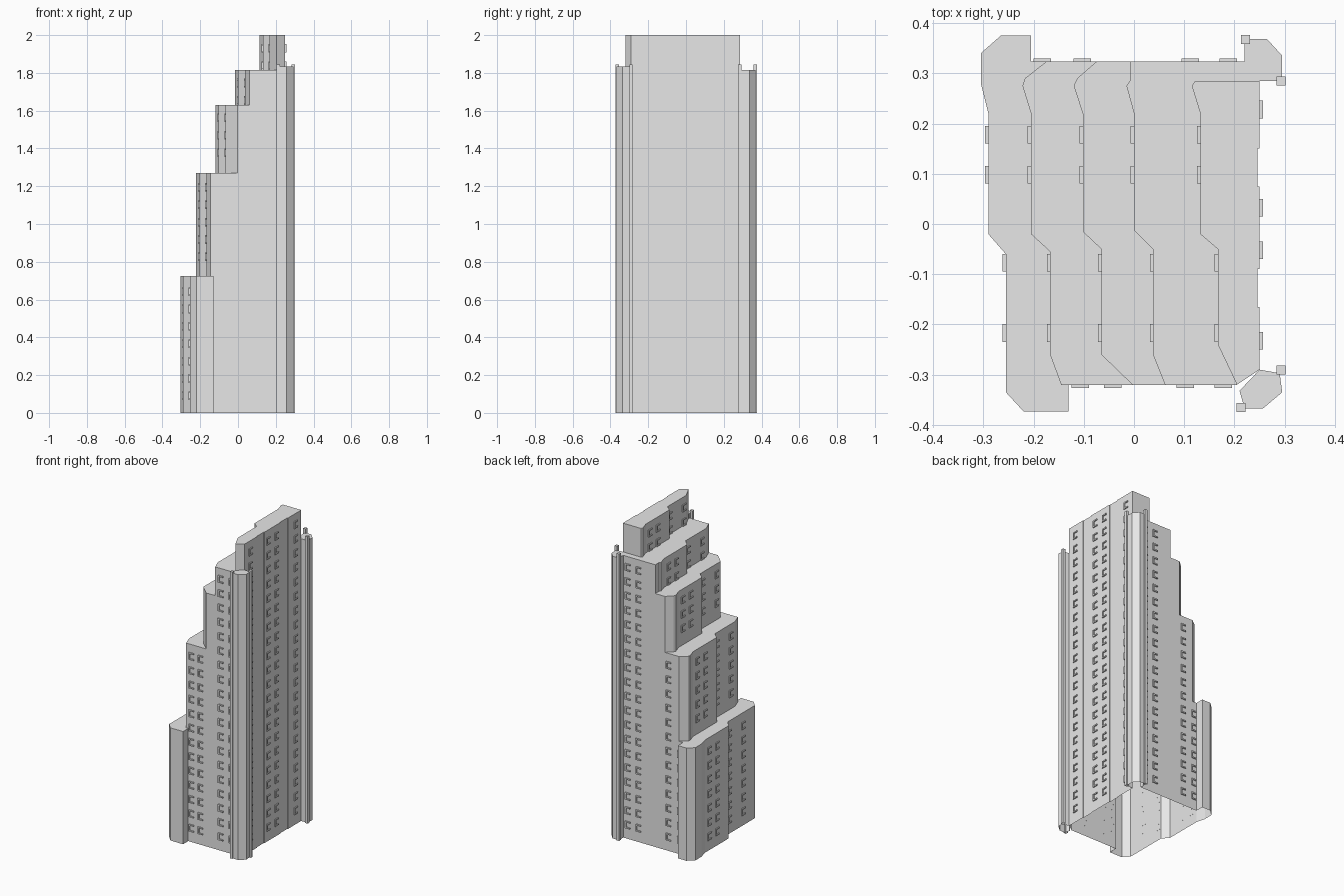
import bpy
import bmesh
from mathutils import Matrix, Vector

cube = bpy.data.objects.get("Cube")
if cube:
    bpy.data.objects.remove(cube, do_unlink=True)

GREY = (0.8, 0.8, 0.8, 1)
concrete = bpy.data.materials.new("pale_concrete")
concrete.use_nodes = True
concrete.diffuse_color = GREY
concrete.node_tree.nodes["Principled BSDF"].inputs["Base Color"].default_value = GREY


def finish(name, bm):
    mesh = bpy.data.meshes.new(name)
    bm.to_mesh(mesh)
    bm.free()
    mesh.materials.append(concrete)
    obj = bpy.data.objects.new(name, mesh)
    bpy.context.collection.objects.link(obj)
    return obj


def prism(name, outline, bottom, top, parapet=False):
    """Open-bottomed vertical shell over a counter-clockwise outline."""
    bm = bmesh.new()
    low = [bm.verts.new((x, y, bottom)) for x, y in outline]
    high = [bm.verts.new((x, y, top)) for x, y in outline]
    for i in range(len(outline)):
        j = (i + 1) % len(outline)
        bm.faces.new((low[i], low[j], high[j], high[i]))
    roof = bm.faces.new(high)
    if parapet:
        bmesh.ops.inset_region(bm, faces=[roof], thickness=0.008, depth=-0.006)
    return finish(name, bm)


# Shared front, right and back walls, with two shallow vertical bays
right_wall = [(0.25, -0.29)]
for y0, y1 in ((-0.165, -0.09), (0.075, 0.15)):
    right_wall += [(0.25, y0), (0.246, y0), (0.246, y1), (0.25, y1)]
front_and_right = [(0.205, -0.32)] + right_wall
back_corner = [(0.25, 0.285), (0.295, 0.285), (0.295, 0.335),
               (0.265, 0.368), (0.22, 0.368), (0.22, 0.323)]
full_side = front_and_right + back_corner

# Stepped left walls, each listed from back to front
base_left = [(-0.205, 0.323), (-0.205, 0.375), (-0.265, 0.375), (-0.305, 0.34),
             (-0.305, 0.28), (-0.29, 0.22), (-0.29, -0.02), (-0.255, -0.06),
             (-0.255, -0.335), (-0.22, -0.373), (-0.13, -0.373), (-0.13, -0.32)]
second_left = [(-0.175, 0.323), (-0.217, 0.29), (-0.222, 0.275), (-0.205, 0.22),
               (-0.205, -0.02), (-0.167, -0.055), (-0.167, -0.26), (-0.145, -0.32)]
third_left = [(-0.075, 0.323), (-0.113, 0.29), (-0.12, 0.275), (-0.102, 0.22),
              (-0.102, -0.015), (-0.065, -0.05), (-0.065, -0.26), (-0.003, -0.32)]
fourth_left = [(-0.008, 0.323), (-0.008, 0.285), (-0.015, 0.275), (0, 0.22),
               (0, -0.012), (0.038, -0.05), (0.038, -0.26), (0.062, -0.32)]
top_left = [(0.122, 0.285), (0.115, 0.275), (0.132, 0.22), (0.132, -0.02),
            (0.167, -0.05), (0.167, -0.24)]

LEVELS = (0, 0.725, 1.27, 1.63, 1.815, 2.0)
prism("base_block", base_left + full_side, 0, LEVELS[1], parapet=True)
for name, left, k in (("second_block", second_left, 1),
                      ("third_block", third_left, 2),
                      ("fourth_block", fourth_left, 3)):
    prism(name, left + full_side, LEVELS[k] - 0.007, LEVELS[k + 1])
prism("top_block", top_left + front_and_right + [(0.25, 0.285)], LEVELS[4], LEVELS[5])

# Corner pillar and slender posts
prism("front_corner_pillar",
      [(0.21, -0.332), (0.22, -0.367), (0.257, -0.367), (0.295, -0.335),
       (0.29, -0.297), (0.25, -0.29)], 0, 1.835, parapet=True)
for name, x, y in (("front_post", 0.213, -0.365), ("front_side_post", 0.293, -0.291),
                   ("back_post", 0.222, 0.367), ("back_side_post", 0.293, 0.285)):
    r = 0.009
    prism(name, [(x - r, y - r), (x + r, y - r), (x + r, y + r), (x - r, y + r)], 0, 1.845)


# Window surrounds: an upright with a hood and a sill on every floor
FLOORS = [0.09 + 0.092 * i for i in range(21)]
WIDTH, HEIGHT, BAR = 0.035, 0.046, 0.008


def add_box(bm, centre, size):
    matrix = Matrix.Translation(centre) @ Matrix.Diagonal((*size, 1))
    bmesh.ops.create_cube(bm, size=1, matrix=matrix)


def window_column(bm, spot, outward, bottom, top, depth=0.007):
    out = Vector((*outward, 0))
    along = Vector((-out.y, out.x, 0))

    def bar(shift, rise, width, height):
        size = [abs(along[i]) * width + abs(out[i]) * depth for i in range(2)] + [height]
        centre = Vector((*spot, z + rise)) + along * shift + out * (depth / 2 - 0.0005)
        add_box(bm, centre, size)

    for z in FLOORS:
        if bottom < z - HEIGHT / 2 and z + HEIGHT / 2 < top:
            bar((BAR - WIDTH) / 2, 0, BAR, HEIGHT)
            for side in (-1, 1):
                bar(0, side * (HEIGHT - BAR) / 2, WIDTH, BAR)


bm = bmesh.new()
for x, top in ((-0.107, 1.27), (-0.042, 1.27), (0.102, 1.815), (0.178, 1.815)):
    window_column(bm, (x, -0.32), (0, -1), 0, top)
finish("front_window_surrounds", bm)

bm = bmesh.new()
for x, top in ((-0.183, 0.725), (-0.103, 1.27), (0.112, 1.815), (0.188, 1.815)):
    window_column(bm, (x, 0.323), (0, 1), 0, top)
finish("back_window_surrounds", bm)

bm = bmesh.new()
for y in (-0.232, -0.052, 0.032, 0.228):
    window_column(bm, (0.25, y), (1, 0), 0, 2.0)
finish("right_window_surrounds", bm)

bm = bmesh.new()
WALLS = ((-0.29, -0.255), (-0.205, -0.167), (-0.102, -0.065), (0, 0.038), (0.132, 0.167))
for k, (back_x, front_x) in enumerate(WALLS):
    for x, y in ((back_x, 0.178), (back_x, 0.098), (front_x, -0.077), (front_x, -0.217)):
        window_column(bm, (x, y), (-1, 0), LEVELS[k], LEVELS[k + 1])
finish("left_window_surrounds", bm)
